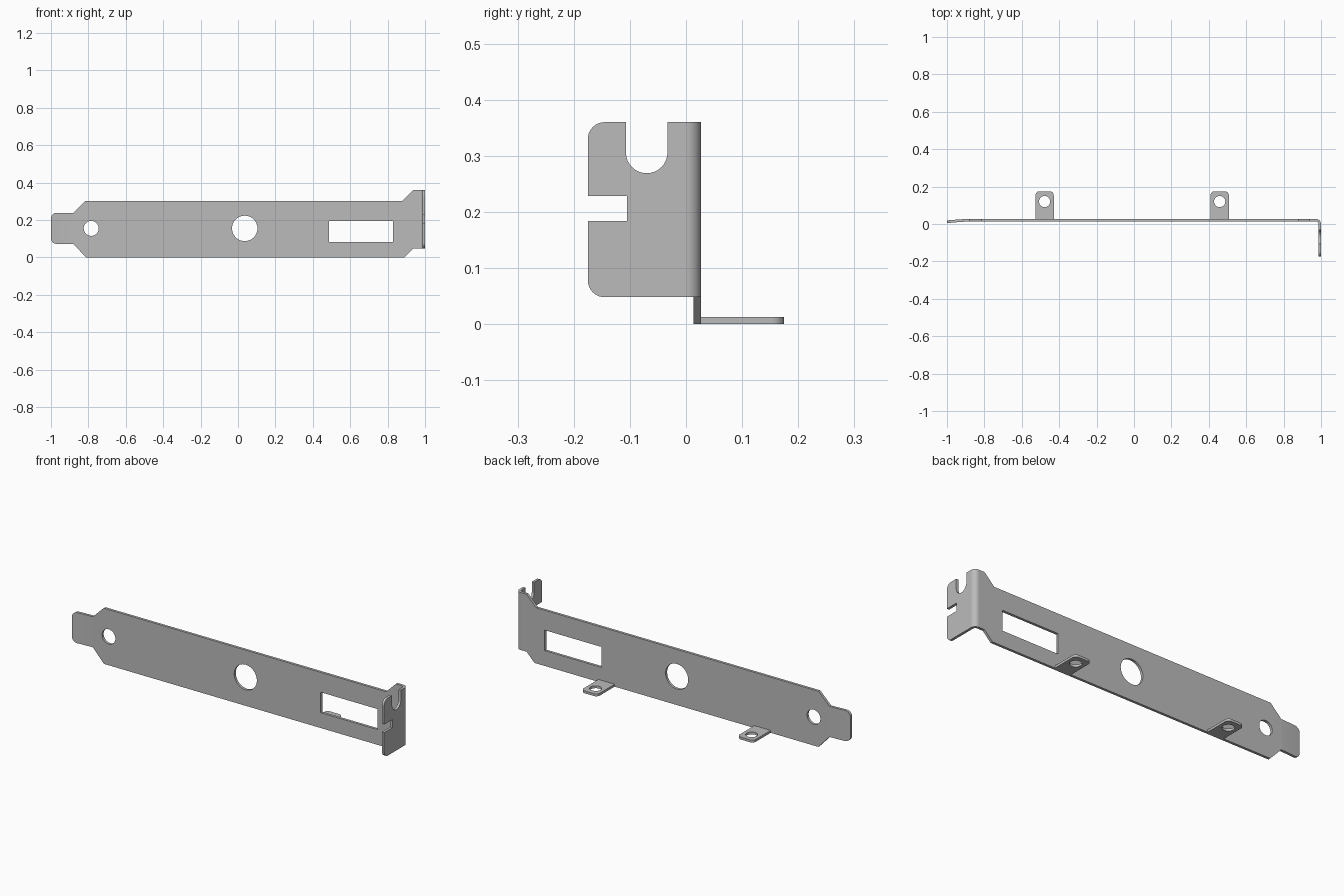
import bpy, bmesh
from math import sin, cos, pi, tan
from mathutils import Vector

if "Cube" in bpy.data.objects:
    bpy.data.objects.remove(bpy.data.objects["Cube"])

THICK = 0.014           # sheet thickness
BACK = 0.027            # rear surface of the plate
BEND = 0.973            # where the fold starts
MID_R = 0.02            # fold radius at mid thickness
FOLD_END = BEND + MID_R * pi / 2

steel = bpy.data.materials.new("steel grey")
steel.use_nodes = True
colour = (0.5, 0.5, 0.5, 1)
steel.diffuse_color = colour
steel.node_tree.nodes["Principled BSDF"].inputs["Base Color"].default_value = colour


def rounded(corners, steps=8):
    """Polygon from (u, v, radius) corners, each rounded by its radius."""
    pts = []
    for i, (u, v, r) in enumerate(corners):
        p = Vector((u, v))
        if r == 0:
            pts.append(p)
            continue
        a = (Vector(corners[i - 1][:2]) - p).normalized()
        b = (Vector(corners[(i + 1) % len(corners)][:2]) - p).normalized()
        half = a.angle(b) / 2
        centre = p + (a + b).normalized() * r / sin(half)
        start = p + a * r / tan(half) - centre
        end = p + b * r / tan(half) - centre
        sweep = start.angle(end)
        for k in range(steps + 1):
            t = k / steps
            pts.append(centre + (start * sin((1 - t) * sweep) + end * sin(t * sweep)) / sin(sweep))
    return pts


def circle(u, v, r, n=40):
    return [Vector((u + r * cos(2 * pi * i / n), v + r * sin(2 * pi * i / n))) for i in range(n)]


def sheet(name, loops, cuts, place):
    """Flat sheet with holes, cut along the fold lines and then folded by place()."""
    bm = bmesh.new()
    for loop in loops:
        verts = [bm.verts.new((p.x, p.y, 0)) for p in loop]
        for i, v in enumerate(verts):
            bm.edges.new((verts[i - 1], v))
    bmesh.ops.remove_doubles(bm, verts=bm.verts[:], dist=1e-5)
    bmesh.ops.triangle_fill(bm, use_beauty=True, use_dissolve=False, edges=bm.edges[:])
    for u in cuts:
        bmesh.ops.bisect_plane(bm, geom=bm.verts[:] + bm.edges[:] + bm.faces[:],
                               plane_co=(u, 0, 0), plane_no=(1, 0, 0))
    grown = bmesh.ops.extrude_face_region(bm, geom=bm.faces[:])["geom"]
    for v in grown:
        if isinstance(v, bmesh.types.BMVert):
            v.co.z = THICK
    for v in bm.verts:
        v.co = place(*v.co)
    bmesh.ops.recalc_face_normals(bm, faces=bm.faces[:])
    mesh = bpy.data.meshes.new(name)
    bm.to_mesh(mesh)
    bm.free()
    mesh.materials.append(steel)
    obj = bpy.data.objects.new(name, mesh)
    bpy.context.collection.objects.link(obj)
    bpy.ops.object.select_all(action='DESELECT')
    obj.select_set(True)
    bpy.context.view_layer.objects.active = obj
    bpy.ops.object.shade_smooth_by_angle(angle=pi / 6)


def fold(u, v, w):
    """Map the unfolded bracket to its bent shape; w runs from rear to front."""
    if u <= BEND:
        t = max(0, (-0.88 - u) / 0.12)
        return Vector((u, BACK - w - 0.008 * t ** 1.5, v))
    r = BACK - w
    a = min((u - BEND) / MID_R, pi / 2)
    return Vector((BEND + r * sin(a), r * cos(a) - max(0, u - FOLD_END), v))


# Bracket: long plate with tongue, folded mounting flange with notches
edge = FOLD_END + 0.175
low, high = 0.048, 0.36
bracket = rounded([
    (-1, 0.072, 0.03), (-0.88, 0.072, 0), (-0.813, 0, 0), (0.89, 0, 0),
    (0.938, low, 0), (edge, low, 0.03),
    (edge, 0.184, 0), (FOLD_END + 0.105, 0.184, 0),
    (FOLD_END + 0.105, 0.228, 0), (edge, 0.228, 0),
    (edge, high, 0.03), (FOLD_END + 0.107, high, 0),
    (FOLD_END + 0.107, 0.269, 0.0369), (FOLD_END + 0.033, 0.269, 0.0369),
    (FOLD_END + 0.033, high, 0), (0.938, high, 0), (0.88, 0.302, 0),
    (-0.815, 0.302, 0), (-0.88, 0.238, 0), (-1, 0.238, 0.03)])
window = rounded([(0.487, 0.083, 0), (0.829, 0.083, 0), (0.829, 0.194, 0), (0.487, 0.194, 0)])
fold_lines = [BEND + (FOLD_END - BEND) * i / 8 for i in range(9)]
fold_lines += [BEND - 0.003, FOLD_END + 0.003, -0.88, -0.91, -0.94, -0.97]
sheet("bracket_plate",
      [bracket, window, circle(-0.785, 0.155, 0.04), circle(0.036, 0.155, 0.068)],
      fold_lines, fold)

# Two drilled tabs behind the lower edge
for name, x in (("right_tab", -0.478), ("left_tab", 0.458)):
    tab = rounded([(x - 0.049, 0.02, 0), (x + 0.049, 0.02, 0),
                   (x + 0.049, 0.175, 0.022), (x - 0.049, 0.175, 0.022)])
    sheet(name, [tab, circle(x, 0.12, 0.03)], [],
          lambda u, v, w: Vector((u, v, w * 0.93)))
